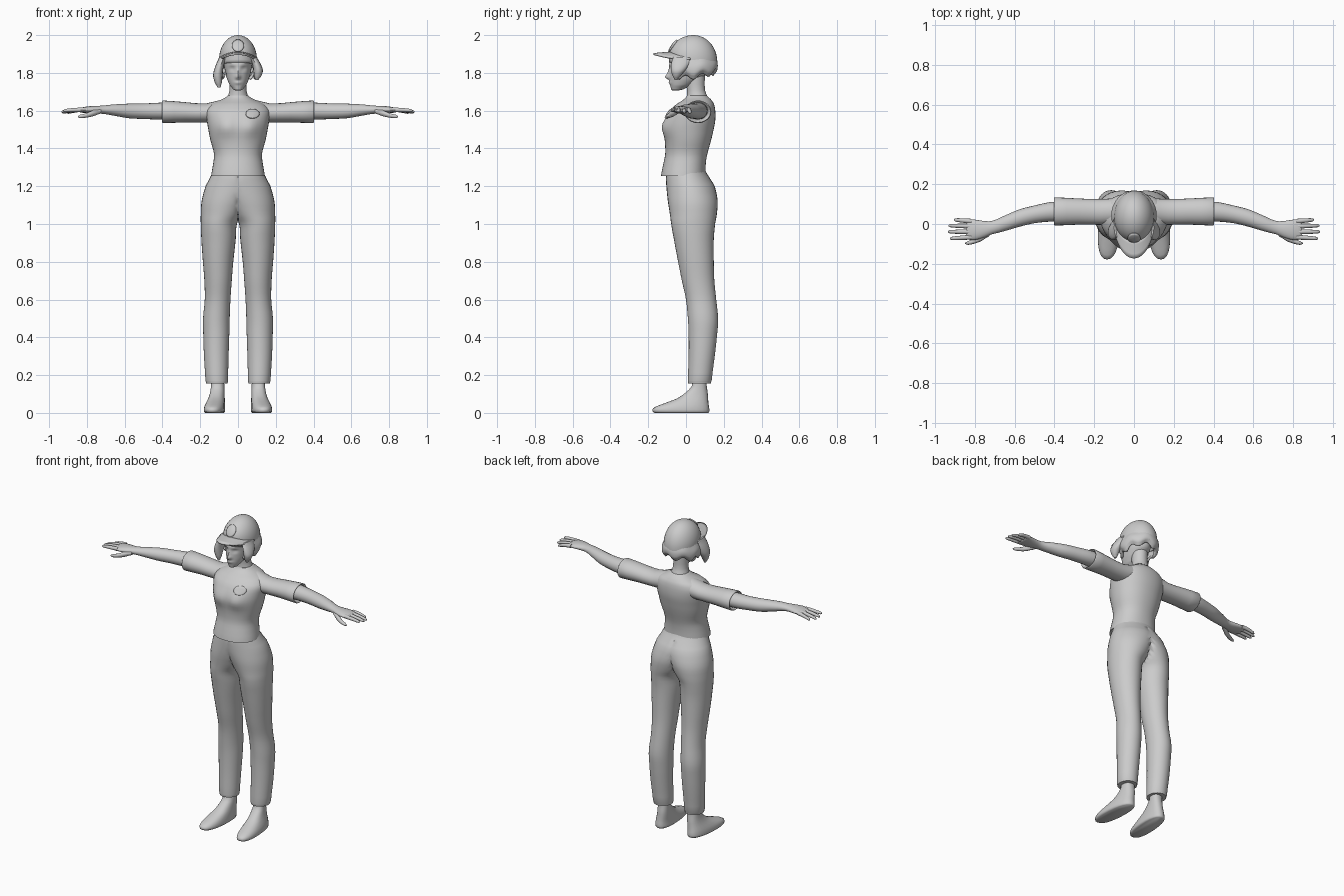
import bpy, bmesh, math
from math import sin, cos, pi, exp, sqrt

if "Cube" in bpy.data.objects:
    bpy.data.objects.remove(bpy.data.objects["Cube"])

mat = bpy.data.materials.new("plain grey")
mat.diffuse_color = (0.6, 0.6, 0.6, 1)
mat.use_nodes = True
mat.node_tree.nodes["Principled BSDF"].inputs["Base Color"].default_value = mat.diffuse_color


def finish(name, bm, mirror=False, thick=0, angle=50):
    bmesh.ops.recalc_face_normals(bm, faces=bm.faces)
    me = bpy.data.meshes.new(name)
    bm.to_mesh(me)
    bm.free()
    ob = bpy.data.objects.new(name, me)
    bpy.context.collection.objects.link(ob)
    me.materials.append(mat)
    bpy.ops.object.select_all(action='DESELECT')
    ob.select_set(True)
    bpy.context.view_layer.objects.active = ob
    bpy.ops.object.shade_smooth_by_angle(angle=math.radians(angle))
    if thick:
        m = ob.modifiers.new("thickness", 'SOLIDIFY')
        m.thickness = thick
    if mirror:
        m = ob.modifiers.new("mirror", 'MIRROR')
        m.merge_threshold = 0.0005
    return ob


def refine(rows, sub):
    """Smooth curve through the cross-section rows."""
    out = []
    for i in range(len(rows) - 1):
        p = [rows[max(0, min(len(rows) - 1, i + k))] for k in (-1, 0, 1, 2)]
        for s in range(sub):
            t = s / sub
            out.append([b + t * (c - a) / 2 + t * t * (a - 2.5 * b + 2 * c - d / 2)
                        + t ** 3 * (1.5 * (b - c) + (d - a) / 2)
                        if k else b + t * (c - b)
                        for k, (a, b, c, d) in enumerate(zip(*p))])
    return out + [list(rows[-1])]


def loft(name, rows, axis='z', seg=24, sub=3, deform=None, caps=True,
         power=1.0, half=False, mirror=False, keep=None, thick=0):
    """Rows are (position, low u, high u, low v, high v)."""
    bm = bmesh.new()
    rings = []
    for t, u0, u1, v0, v1 in refine(rows, sub):
        ring = []
        for i in range(seg):
            a = 2 * pi * i / seg
            c, s = [math.copysign(abs(w) ** power, w) for w in (cos(a), sin(a))]
            u = (u0 + u1) / 2 + (u1 - u0) / 2 * c
            v = (v0 + v1) / 2 + (v1 - v0) / 2 * s
            p = (u, v, t) if axis == 'z' else (t, u, v)
            if deform:
                p = deform(*p)
            if half:
                p = (max(0, p[0]), p[1], p[2])
            ring.append(bm.verts.new(p))
        rings.append(ring)
    for a, b in zip(rings, rings[1:]):
        for i in range(seg):
            j = (i + 1) % seg
            bm.faces.new((a[i], a[j], b[j], b[i]))
    if caps:
        bm.faces.new(rings[0])
        bm.faces.new(rings[-1])
    if half:
        wall = [f for f in bm.faces if all(v.co.x < 1e-5 for v in f.verts)]
        bmesh.ops.delete(bm, geom=wall, context='FACES')
    if keep:
        cut = [f for f in bm.faces if not keep(f.calc_center_median())]
        bmesh.ops.delete(bm, geom=cut, context='FACES')
    return finish(name, bm, mirror, thick)


# Trousers: one leg closed on the centre plane, mirrored
loft("trousers", [
    (.155, .055, .168, .012, .132), (.17, .053, .172, .01, .136),
    (.30, .05, .18, .014, .152), (.42, .046, .184, .014, .165),
    (.50, .044, .185, .01, .17), (.60, .04, .176, 0, .16),
    (.70, .033, .178, -.022, .15), (.80, .025, .186, -.042, .147),
    (.92, .012, .194, -.064, .147), (1.0, .006, .197, -.078, .154),
    (1.05, -.03, .197, -.085, .163), (1.12, -.08, .193, -.096, .168),
    (1.2, -.14, .172, -.104, .152), (1.25, -.145, .147, -.106, .122),
    (1.29, -.13, .13, -.10, .10)],
    seg=32, half=True, mirror=True)


# Shirt body with bust and raised back hem
def shape_torso(x, y, z):
    if y < 0:
        y -= .018 * exp(-((abs(x) - .065) / .045) ** 2 - ((z - 1.515) / .05) ** 2)
    return x, y, z + max(0, y) * .2 * max(0, 1 - (z - 1.255) / .12)


torso = loft("shirt_body", [
    (1.255, -.142, .142, -.132, .103), (1.31, -.133, .133, -.122, .105),
    (1.37, -.127, .127, -.11, .113), (1.44, -.145, .145, -.112, .132),
    (1.50, -.157, .157, -.118, .146), (1.55, -.165, .165, -.11, .155),
    (1.60, -.168, .168, -.087, .155), (1.635, -.14, .14, -.05, .148),
    (1.66, -.085, .085, -.012, .132), (1.68, -.055, .055, .005, .11)],
    seg=40, deform=shape_torso, power=.92)

# Short sleeves with a turned-in open end
loft("sleeves", [
    (.08, .0, .13, 1.54, 1.66), (.17, -.004, .125, 1.538, 1.638),
    (.28, -.003, .128, 1.538, 1.645), (.398, -.008, .134, 1.534, 1.654),
    (.402, -.004, .13, 1.538, 1.65), (.398, .0, .125, 1.543, 1.645),
    (.36, .01, .115, 1.555, 1.635)], axis='x', sub=2, mirror=True)

# Bare arms and palms
loft("arms", [
    (.34, .012, .115, 1.553, 1.645), (.42, .012, .11, 1.553, 1.642),
    (.50, .004, .093, 1.556, 1.638), (.58, -.015, .072, 1.56, 1.637),
    (.66, -.038, .038, 1.574, 1.633), (.715, -.052, .015, 1.583, 1.627),
    (.76, -.07, .016, 1.585, 1.625), (.80, -.08, .022, 1.588, 1.622),
    (.835, -.078, .022, 1.59, 1.615), (.845, -.07, .015, 1.597, 1.61)],
    axis='x', seg=20, mirror=True)

# Fingers: name, tip x, base y, tip y, tip z
for name, tip, y0, y1, zt in (("little_fingers", .905, .014, .021, 1.588),
                              ("ring_fingers", .932, -.011, -.008, 1.59),
                              ("middle_fingers", .935, -.039, -.039, 1.594),
                              ("index_fingers", .925, -.066, -.073, 1.6)):
    rows = []
    for k, r in ((0, .012), (.35, .0115), (.7, .01), (.92, .008), (1, .003)):
        x, y, z = .815 + k * (tip - .815), y0 + k * (y1 - y0), 1.605 + k * k * (zt - 1.605)
        rows.append((x, y - r, y + r, z - r, z + r))
    loft(name, rows, axis='x', seg=10, sub=2, mirror=True)
loft("thumbs", [
    (.725, -.06, -.03, 1.585, 1.61), (.765, -.085, -.052, 1.57, 1.604),
    (.80, -.098, -.072, 1.563, 1.588), (.835, -.105, -.086, 1.56, 1.579),
    (.848, -.1, -.094, 1.564, 1.571)], axis='x', seg=10, sub=2, mirror=True)

# Shoes, toes turned slightly outward
loft("shoes", [
    (0, .075, .17, -.165, .118), (.006, .068, .177, -.176, .123),
    (.025, .068, .177, -.174, .123), (.045, .07, .172, -.13, .12),
    (.075, .073, .16, -.05, .117), (.105, .075, .152, -.005, .115),
    (.14, .077, .148, .03, .11), (.2, .08, .148, .035, .108)],
    sub=2, deform=lambda x, y, z: (x - y * .07, y, z), power=.85, mirror=True)

# Neck
loft("neck", [(1.63, -.07, .07, 0, .13), (1.67, -.055, .055, .004, .115),
              (1.71, -.045, .045, .005, .1), (1.80, -.047, .047, -.005, .1)])


# Head with nose, lips, brow and eye hollows
def shape_face(x, y, z):
    if y < -.02:
        bump = lambda cx, cz, sx, sz: exp(-((abs(x) - cx) / sx) ** 2 - ((z - cz) / sz) ** 2)
        y -= .022 * bump(0, 1.778, .012, .013) + .01 * bump(0, 1.80, .009, .02)
        y -= .007 * bump(0, 1.748, .02, .009) + .005 * bump(.028, 1.845, .022, .009)
        y += .009 * bump(.03, 1.822, .016, .012)
    return x, y, z


loft("head", [
    (1.706, -.012, .012, -.072, -.04), (1.712, -.025, .025, -.078, -.015),
    (1.735, -.043, .043, -.083, .03), (1.765, -.057, .057, -.086, .075),
    (1.80, -.067, .067, -.087, .115), (1.85, -.074, .074, -.087, .135),
    (1.93, -.07, .07, -.07, .13)], seg=56, sub=6, deform=shape_face)


# Bob hair around the sides and back with a ragged lower edge
def shape_hair(x, y, z):
    a = math.atan2(x, y - .04)
    k = max(0, (1.89 - z) / .11)
    return x, y, z + k * (.012 * sin(a * 7) + .02 * max(0, cos(a)))


loft("hair", [
    (1.775, -.095, .095, -.07, .148), (1.80, -.112, .112, -.08, .165),
    (1.835, -.113, .113, -.085, .168), (1.87, -.1, .1, -.085, .16),
    (1.90, -.09, .09, -.075, .15)], seg=48, deform=shape_hair, caps=False,
    keep=lambda c: c.y > -.035, thick=.014)

# Loose locks framing the face
for name, s, low in (("right_lock", -1, 1.722), ("left_lock", 1, 1.762)):
    rows = []
    for k, x0, x1, y0, y1 in ((0, .093, .108, -.06, -.045), (.15, .086, .122, -.07, -.03),
                              (.4, .082, .132, -.08, -.005), (.7, .075, .12, -.08, .02),
                              (1, .06, .1, -.07, .03)):
        xs = sorted((s * x0, s * x1))
        rows.append((low + k * (1.885 - low), xs[0], xs[1], y0, y1))
    loft(name, rows, seg=14)

# Cap dome
bm = bmesh.new()
bmesh.ops.create_uvsphere(bm, u_segments=32, v_segments=24, radius=1)
bmesh.ops.delete(bm, geom=[v for v in bm.verts if v.co.z < -.3], context='VERTS')
for v in bm.verts:
    x, y, z = v.co
    if z < 0:
        x, y = [c / max(.01, sqrt(1 - z * z)) for c in (x, y)]
    v.co = (x * .1, .038 + y * .128, 1.872 + z * .128 - .016 * y * (1 - max(0, z)))
cap = finish("cap_dome", bm, thick=.006)

# Cap brim: curved visor around the front
bm = bmesh.new()
grid = []
for i in range(25):
    a = math.radians(-88 + 176 * i / 24)
    row = []
    for j in range(5):
        k = j / 4
        x = sin(a) * (.094 + .01 * k)
        y = .03 - cos(a) * (.11 + .093 * k)
        row.append(bm.verts.new((x, y, 1.913 - .03 * (x / .1) ** 2 - .008 * k)))
    grid.append(row)
for a, b in zip(grid, grid[1:]):
    for j in range(4):
        bm.faces.new((a[j], a[j + 1], b[j + 1], b[j]))
finish("cap_brim", bm, thick=.01)


# Round plates laid on the cap front and the chest
def plate(name, x, z, rx, rz, target):
    bm = bmesh.new()
    rings = []
    for k in (1, .75, .5, .25):
        rings.append([bm.verts.new((x + rx * k * cos(i * pi / 12), -.4,
                                    z + rz * k * sin(i * pi / 12))) for i in range(24)])
    for a, b in zip(rings, rings[1:]):
        for i in range(24):
            bm.faces.new((a[i], a[(i + 1) % 24], b[(i + 1) % 24], b[i]))
    bm.faces.new(rings[-1])
    ob = finish(name, bm)
    m = ob.modifiers.new("lay on surface", 'SHRINKWRAP')
    m.target = target
    m.wrap_method = 'PROJECT'
    m.use_project_y = True
    m.use_positive_direction = m.use_negative_direction = True
    m.offset = .004
    m = ob.modifiers.new("thickness", 'SOLIDIFY')
    m.thickness = .008
    m.offset = 0


plate("cap_badge", 0, 1.943, .031, .031, cap)
plate("chest_badge", .077, 1.583, .036, .024, torso)
